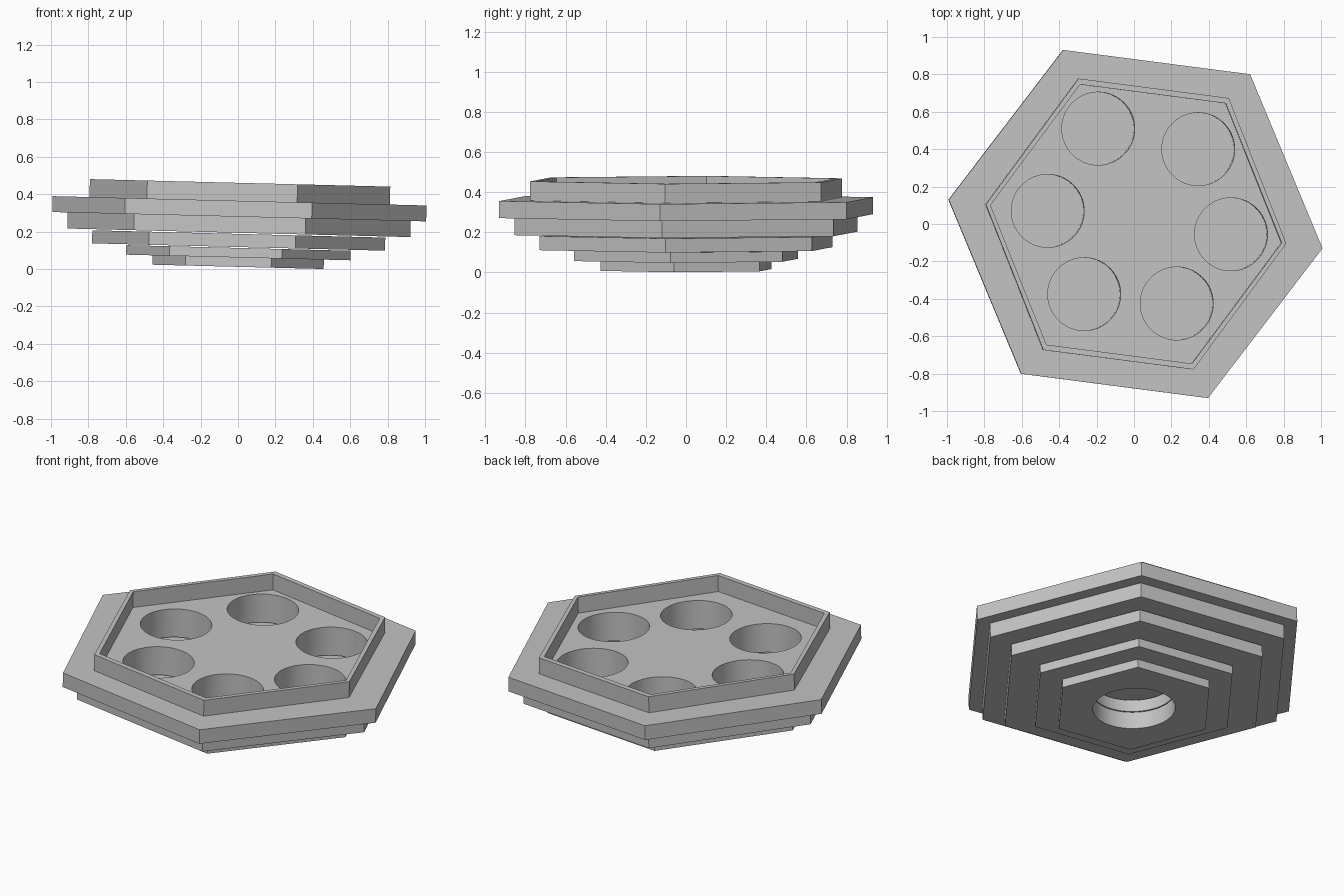
import bpy
import bmesh
from math import cos, sin, tau, radians
from mathutils import Matrix, Vector

if "Cube" in bpy.data.objects:
    bpy.data.objects.remove(bpy.data.objects["Cube"])

# Single plain material
grey = bpy.data.materials.new("plain grey")
grey.use_nodes = True
colour = (0.55, 0.55, 0.55, 1)
grey.diffuse_color = colour
grey.node_tree.nodes["Principled BSDF"].inputs["Base Color"].default_value = colour

# The whole stack leans slightly; its hexagons are turned about the axis
LEAN = Matrix.Translation((0, 0, 0.012)) @ Matrix.Rotation(radians(1.43), 4, "Y")
TURN = Matrix.Rotation(radians(-7.4), 4, "Z")


def hexagon(rx, ry=None):
    ry = ry or rx
    return [TURN @ Vector((rx * cos(i * tau / 6), ry * sin(i * tau / 6), 0))
            for i in range(6)]


def circle(x, y, r, n=64):
    return [Vector((x + r * cos(i * tau / n), y + r * sin(i * tau / n), 0))
            for i in range(n)]


def slab(name, z0, z1, outline, holes=()):
    """Extruded outline pierced by the given hole loops."""
    bm = bmesh.new()
    for loop in [outline, *holes]:
        verts = [bm.verts.new((p.x, p.y, z0)) for p in loop]
        for i, v in enumerate(verts):
            bm.edges.new((v, verts[i - 1]))
    bmesh.ops.triangle_fill(bm, edges=bm.edges[:], use_beauty=True,
                            normal=(0, 0, 1))
    ext = bmesh.ops.extrude_face_region(bm, geom=bm.faces[:], use_keep_orig=True)
    top = [g for g in ext["geom"] if isinstance(g, bmesh.types.BMVert)]
    bmesh.ops.translate(bm, verts=top, vec=(0, 0, z1 - z0))
    bmesh.ops.recalc_face_normals(bm, faces=bm.faces[:])
    mesh = bpy.data.meshes.new(name)
    bm.to_mesh(mesh)
    bm.free()
    mesh.materials.append(grey)
    obj = bpy.data.objects.new(name, mesh)
    bpy.context.collection.objects.link(obj)
    obj.matrix_world = LEAN
    bpy.ops.object.select_all(action="DESELECT")
    obj.select_set(True)
    bpy.context.view_layer.objects.active = obj
    bpy.ops.object.shade_smooth_by_angle(angle=radians(30))
    return obj


# Round pockets through the two upper plates, one round well from below
CUPS = [(-0.20, 0.51), (0.335, 0.40), (0.51, -0.055),
        (0.22, -0.425), (-0.275, -0.375), (-0.47, 0.07)]
pockets = [circle(x, y, 0.195) for x, y in CUPS]
well = [circle(0, 0, 0.225)]

# Stepped foot, bottom to top
slab("foot_plate", 0.0, 0.05, hexagon(0.462), well)
slab("lower_step", 0.05, 0.101, hexagon(0.605), well)
slab("middle_step", 0.106, 0.176, hexagon(0.79), well)

# Pocketed plates
slab("under_plate", 0.182, 0.268, hexagon(0.925), pockets)
slab("main_plate", 0.268, 0.353, hexagon(1.008), pockets)

# Raised rim around the pockets
slab("raised_rim", 0.353, 0.449, hexagon(0.81, 0.845), [hexagon(0.785, 0.81)])
